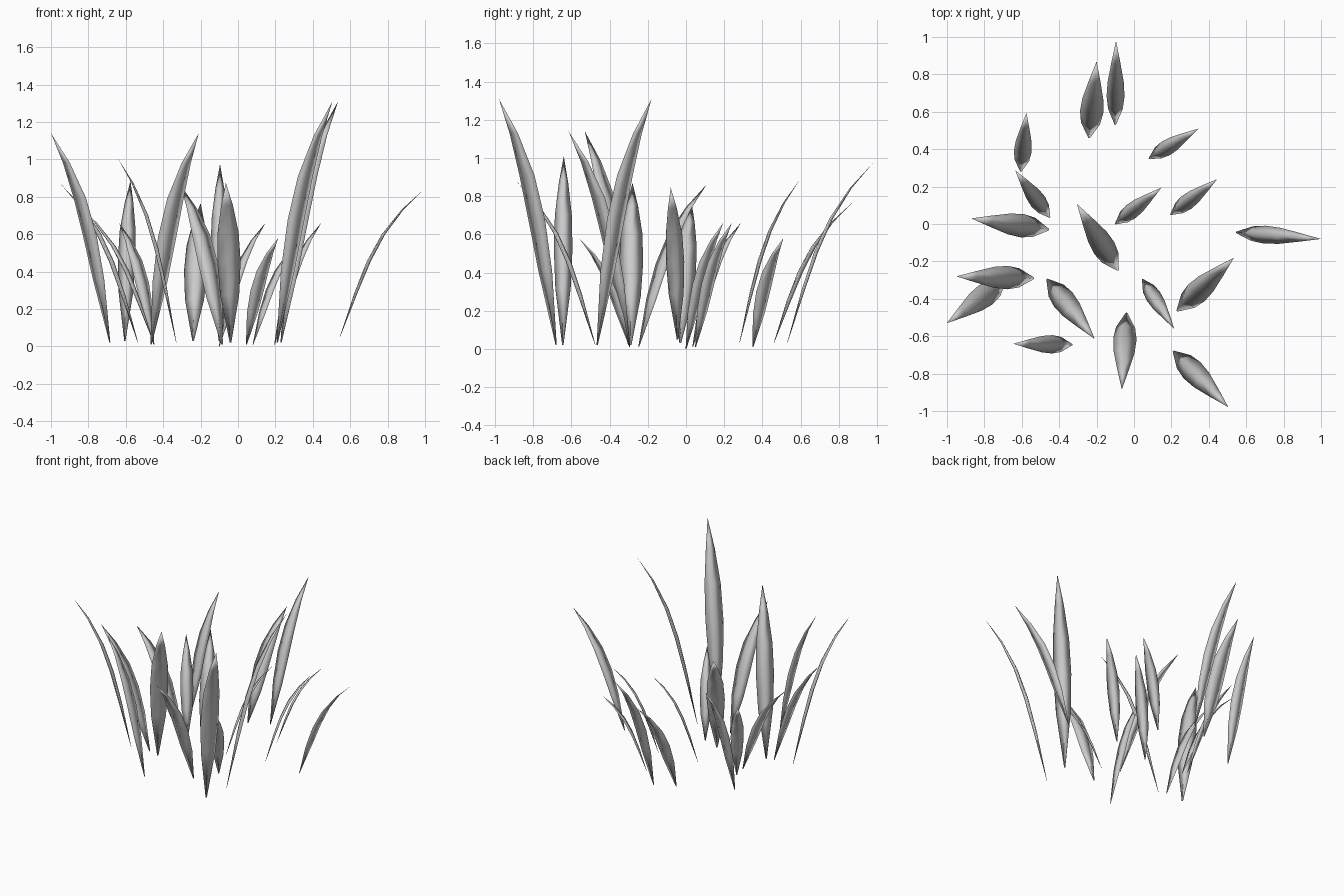
import bpy
from mathutils import Vector

# base x, base y, base z, tip x, tip y, tip z, full width
BLADES = [
    (-0.10, 0.53, 0.03, -0.096, 0.98, 0.975, 0.096),
    (-0.24, 0.46, 0.03, -0.20, 0.87, 0.765, 0.125),
    (-0.605, 0.28, 0.03, -0.575, 0.595, 0.885, 0.095),
    (0.08, 0.35, 0.01, 0.345, 0.51, 0.58, 0.085),
    (-0.10, 0.00, 0.00, 0.147, 0.195, 0.66, 0.085),
    (0.195, 0.05, 0.01, 0.445, 0.24, 0.66, 0.085),
    (-0.45, 0.035, 0.01, -0.635, 0.287, 0.66, 0.09),
    (-0.455, -0.03, 0.03, -0.87, 0.03, 0.765, 0.125),
    (-0.535, -0.29, 0.02, -0.95, -0.28, 0.87, 0.125),
    (0.545, -0.045, 0.05, 1.00, -0.08, 0.845, 0.096),
    (-0.085, -0.248, 0.01, -0.305, 0.107, 0.86, 0.125),
    (0.23, -0.465, 0.02, 0.535, -0.18, 1.31, 0.125),
    (-0.685, -0.30, 0.02, -1.00, -0.53, 1.14, 0.125),
    (-0.465, -0.295, 0.01, -0.21, -0.615, 1.14, 0.125),
    (-0.04, -0.475, 0.02, -0.065, -0.885, 0.875, 0.125),
    (-0.33, -0.645, 0.02, -0.645, -0.64, 1.01, 0.098),
    (0.045, -0.295, 0.01, 0.215, -0.56, 0.58, 0.085),
    (0.21, -0.68, 0.02, 0.505, -0.98, 1.31, 0.125),
]

# along the blade: outward fraction, height fraction, width fraction
PROFILE = [(0, 0, 0.07), (0.19, 0.30, 0.82), (0.34, 0.51, 1.0),
           (0.51, 0.69, 0.90), (0.74, 0.86, 0.50)]


def grass_blade(i, bx, by, bz, tx, ty, tz, width):
    base, tip = Vector((bx, by, bz)), Vector((tx, ty, tz))
    lean = Vector((tx - bx, ty - by, 0))
    out = lean.normalized()
    side = Vector((-out.y, out.x, 0))
    verts, faces = [], []
    for h, v, w in PROFILE:
        mid = base + lean * h + Vector((0, 0, (tz - bz) * v))
        half = side * width * w / 2
        bulge = out * width * w * 0.11    # thin lens-shaped cross-section
        verts += [mid - half, mid + bulge, mid + half, mid - bulge]
    verts.append(tip)
    tip_i = len(verts) - 1
    for c in range(4):
        d = (c + 1) % 4
        for r in range(0, tip_i - 4, 4):
            faces.append((r + c, r + d, r + 4 + d, r + 4 + c))
        faces.append((tip_i - 4 + c, tip_i - 4 + d, tip_i))
    faces.append((3, 2, 1, 0))
    mesh = bpy.data.meshes.new("grass_blade_%02d" % i)
    mesh.from_pydata(verts, [], faces)
    for p in mesh.polygons:
        p.use_smooth = True
    obj = bpy.data.objects.new(mesh.name, mesh)
    bpy.context.collection.objects.link(obj)


# grass clump
for i, blade in enumerate(BLADES, 1):
    grass_blade(i, *blade)
